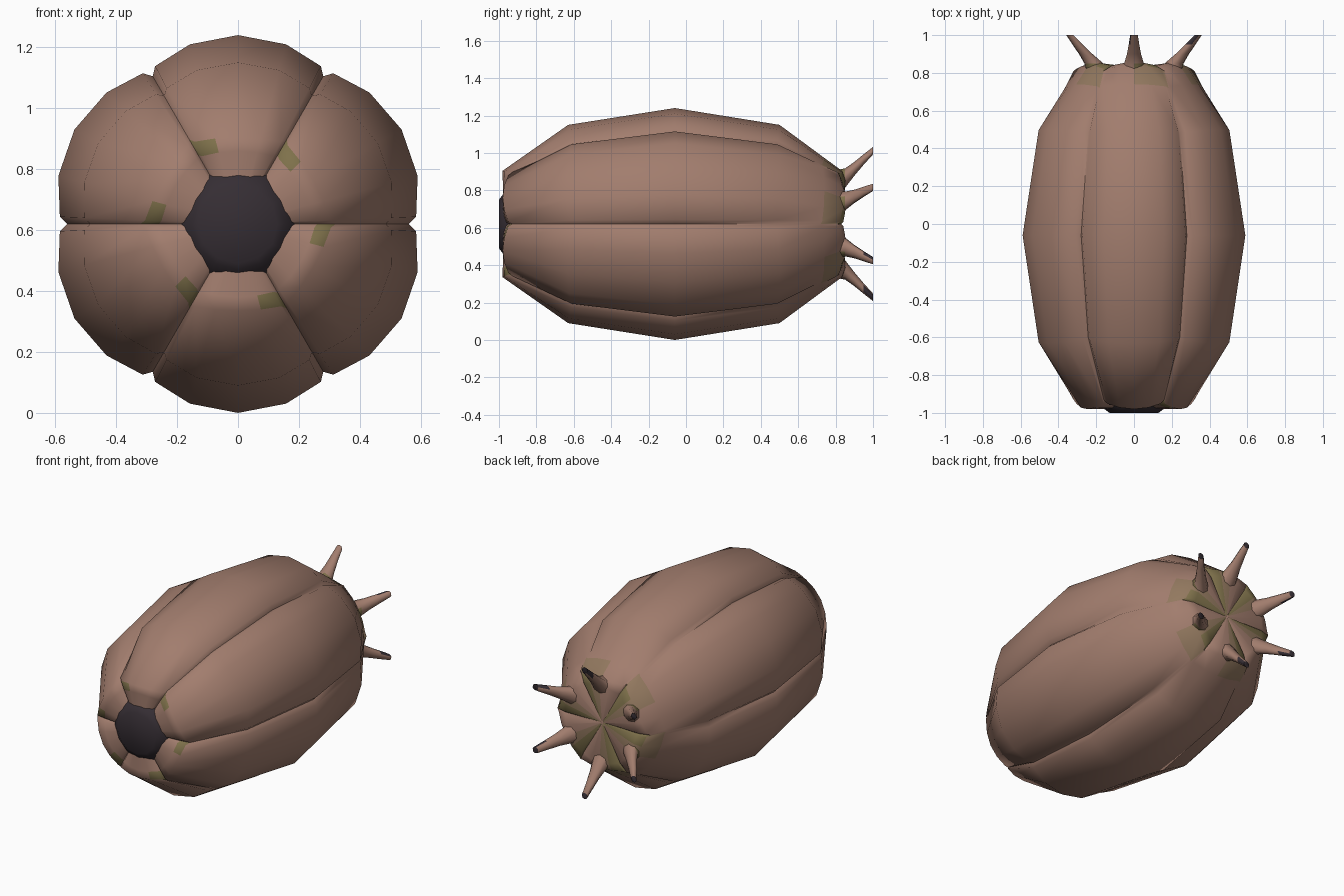
import bpy, bmesh, math

if "Cube" in bpy.data.objects:
    bpy.data.objects.remove(bpy.data.objects["Cube"])

CZ = 0.62  # height of the pod's axis


def material(name, rgb):
    m = bpy.data.materials.new(name)
    m.diffuse_color = (*rgb, 1)
    m.use_nodes = True
    m.node_tree.nodes["Principled BSDF"].inputs["Base Color"].default_value = m.diffuse_color
    return m


BROWN, DARK, OLIVE, BLEND = 0, 1, 2, 3
MATS = [material("husk brown", (0.36, 0.205, 0.155)),
        material("dark purple", (0.036, 0.027, 0.034)),
        material("olive green", (0.21, 0.165, 0.07)),
        material("olive brown", (0.29, 0.19, 0.115))]


def loft(name, rings, rule, smooth=60):
    """Skin closed rings of points; rule(ring, segment) picks the colour.
    Rings -1 and len(rings)-1 stand for the end caps."""
    bm = bmesh.new()
    vs = [[bm.verts.new(p) for p in ring] for ring in rings]
    n = len(rings[0])
    for i in range(len(vs) - 1):
        for j in range(n):
            k = (j + 1) % n
            f = bm.faces.new((vs[i][j], vs[i][k], vs[i + 1][k], vs[i + 1][j]))
            f.material_index = rule(i, j)
    bm.faces.new(vs[0]).material_index = rule(-1, 0)
    bm.faces.new(vs[-1]).material_index = rule(len(vs) - 1, 0)
    bmesh.ops.recalc_face_normals(bm, faces=bm.faces)
    me = bpy.data.meshes.new(name)
    bm.to_mesh(me)
    bm.free()
    for m in MATS:
        me.materials.append(m)
    ob = bpy.data.objects.new(name, me)
    bpy.context.collection.objects.link(ob)
    bpy.ops.object.select_all(action='DESELECT')
    ob.select_set(True)
    bpy.context.view_layer.objects.active = ob
    bpy.ops.object.shade_smooth_by_angle(angle=math.radians(smooth))
    return ob


def polar(r, deg, y):
    a = math.radians(deg)
    return (r * math.cos(a), y, CZ + r * math.sin(a))


# Six-lobed pod body: (lobe y, lobe radius, groove y, groove radius)
STATIONS = [(-0.975, 0.08, -0.955, 0.08),
            (-0.98, 0.24, -0.94, 0.26),
            (-0.98, 0.285, -0.93, 0.32),
            (-0.63, 0.53, -0.60, 0.485),
            (-0.06, 0.62, -0.06, 0.56),
            (0.50, 0.53, 0.48, 0.485),
            (0.74, 0.353, 0.72, 0.366),
            (0.84, 0.28, 0.81, 0.32),
            (0.855, 0.24, 0.83, 0.25),
            (0.83, 0.01, 0.82, 0.01)]
# Offset from the lobe centre and how far the section is from the groove
SECTION = [(-30, 0), (-27.7, 0.42), (-15, 0.84), (0, 1), (15, 0.84), (27.7, 0.42)]

body_rings = []
for ly, lr, gy, gr in STATIONS:
    body_rings.append([polar(gr + (lr - gr) * w, 30 + 60 * lobe + off, gy + (ly - gy) * w)
                       for lobe in range(6) for off, w in SECTION])


def body_colour(i, j):
    s = j % 6
    if i == 1 and s in (4, 5):            # small green flecks at the front grooves
        return OLIVE
    if i in (7, 8) and s in (0, 1):       # green wedges of the back star
        return OLIVE
    if (i == 6 and s in (0, 1, 2)) or (i in (7, 8) and s == 2):
        return BLEND
    return BROWN


loft("pod_body", body_rings, body_colour)

# Dark stem scar on the front
stem = [[polar(r, 30 * k, y) for k in range(12)]
        for y, r in ((-0.94, 0.19), (-0.965, 0.175), (-0.985, 0.15), (-1.0, 0.13))]
loft("stem_scar", stem, lambda i, j: DARK, 40)

# Six spikes splaying from the back: (y, distance from axis, spike radius)
SPIKE = [(0.78, 0.20, 0.085), (0.85, 0.245, 0.052), (0.90, 0.295, 0.037),
         (0.95, 0.345, 0.028), (1.0, 0.392, 0.02)]


def spike_colour(i, j):
    if i == 4 or (i == 3 and j in (1, 2)):  # dark tip, running down one side
        return DARK
    if i == 0 and j in (4, 5, 6, 7):
        return OLIVE
    return BROWN


for n in range(6):
    deg = 30 + 60 * n
    rings = []
    for y, d, r in SPIKE:
        cx, _, cz = polar(d, deg, y)
        ring = []
        for k in range(8):
            a = math.radians(deg + 45 * k)
            ring.append((cx + r * math.cos(a), y, cz + r * math.sin(a)))
        rings.append(ring)
    loft(f"spike_{n + 1}", rings, spike_colour)
